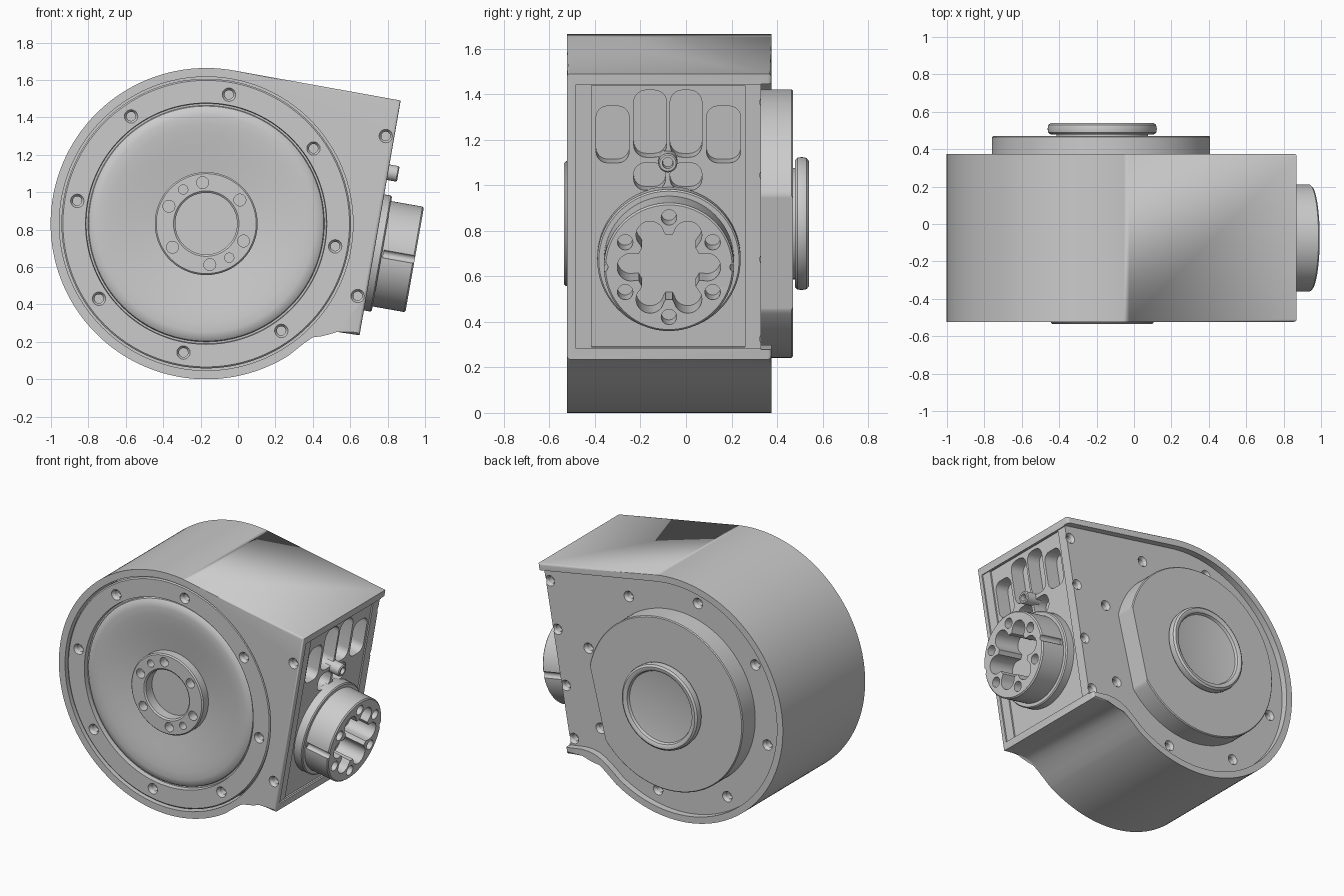
import bpy, bmesh
from math import sin, cos, pi, radians, sqrt
from mathutils import Matrix, Vector

if "Cube" in bpy.data.objects:
    bpy.data.objects.remove(bpy.data.objects["Cube"])

CX, CZ, R = -0.17, 0.832, 0.832
# Frames: FRONT has local z toward the viewer (-y); FACE lies on the tilted outlet side
FRONT = Matrix(((1, 0, 0, 0), (0, 0, -1, 0), (0, 1, 0, 0), (0, 0, 0, 1)))
HUB = FRONT @ Matrix.Translation((CX, CZ, 0))
t, n = (sin(radians(10)), cos(radians(10))), (cos(radians(10)), -sin(radians(10)))
FACE = Matrix(((0, t[0], n[0], 0.65), (1, 0, 0, 0), (0, t[1], n[1], 0.235), (0, 0, 0, 1)))


def finish(bm, name, m):
    bmesh.ops.recalc_face_normals(bm, faces=bm.faces)
    bm.transform(m)
    me = bpy.data.meshes.new(name)
    bm.to_mesh(me)
    bm.free()
    ob = bpy.data.objects.new(name, me)
    bpy.context.collection.objects.link(ob)
    return ob


def lathe(name, prof, m, at=(0, 0), seg=96):
    bm = bmesh.new()
    rings = []
    for r, h in prof:
        if r == 0:
            rings.append([bm.verts.new((at[0], at[1], h))] * seg)
        else:
            rings.append([bm.verts.new((at[0] + r * cos(2 * pi * i / seg),
                                        at[1] + r * sin(2 * pi * i / seg), h)) for i in range(seg)])
    for a, b in zip(rings, rings[1:]):
        for i in range(seg):
            j = (i + 1) % seg
            vs = list(dict.fromkeys((a[i], a[j], b[j], b[i])))
            if len(vs) > 2:
                bm.faces.new(vs)
    return finish(bm, name, m)


def prism(name, pts, h0, h1, m, bevel=0):
    bm = bmesh.new()
    lo = [bm.verts.new((x, y, h0)) for x, y in pts]
    hi = [bm.verts.new((x, y, h1)) for x, y in pts]
    bm.faces.new(lo[::-1])
    bm.faces.new(hi)
    for i in range(len(pts)):
        j = (i + 1) % len(pts)
        bm.faces.new((lo[i], lo[j], hi[j], hi[i]))
    if bevel:
        caps = [e for e in bm.edges if abs(e.verts[0].co.z - e.verts[1].co.z) < 1e-6]
        bmesh.ops.bevel(bm, geom=caps, offset=bevel, segments=3, profile=0.5, affect='EDGES')
    return finish(bm, name, m)


def rod(r, h0, h1, m, at=(0, 0), seg=32):
    return lathe("cutter", [(0, h0), (r, h0), (r, h1), (0, h1)], m, at, seg)


def dimple(m, at, h, d=1, r=0.024):
    # countersunk screw hole; d is the outward direction
    prof = [(0, -.06), (r, -.06), (r, -.018), (r * 1.5, 0), (r * 1.5, .03), (0, .03)]
    return lathe("cutter", [(a, h + d * b) for a, b in prof], m, at, 20)


def rrect(x0, x1, y0, y1, r):
    pts = []
    for cx, cy, a in ((x1 - r, y1 - r, 0), (x0 + r, y1 - r, 90), (x0 + r, y0 + r, 180), (x1 - r, y0 + r, 270)):
        pts += [(cx + r * cos(radians(a + k * 15)), cy + r * sin(radians(a + k * 15))) for k in range(7)]
    return pts


def polar(r, deg):
    return r * cos(radians(deg)), r * sin(radians(deg))


def flower(r, d, lobe):
    # round bore merged with six lobes, as one outline
    pts = []
    for a in range(0, 360, 2):
        b = radians((a + 30) % 60 - 30)
        q = lobe ** 2 - (d * sin(b)) ** 2
        pts.append(polar(max(r, d * cos(b) + sqrt(q) if q > 0 else 0), a))
    return pts


def cut(ob, cutters):
    for c in cutters:
        md = ob.modifiers.new("cut", 'BOOLEAN')
        md.operation, md.solver, md.object = 'DIFFERENCE', 'EXACT', c
    bpy.context.view_layer.update()
    dg = bpy.context.evaluated_depsgraph_get()
    me = bpy.data.meshes.new_from_object(ob.evaluated_get(dg))
    ob.modifiers.clear()
    ob.data = me
    for c in cutters:
        bpy.data.objects.remove(c)


# Snail-shaped outline, open on the outlet side
def outline(off=0, extend=0):
    p = [(0.87, 1.49)]
    p += [(CX + R * cos(radians(a)), CZ + R * sin(radians(a))) for a in range(80, 304, 2)]
    p += [(0.32, .166), (0.36, .197), (0.4, .224), (0.44, .243), (0.48, .252), (0.53, .253), (0.65, .235)]
    p = [Vector(v) for v in p]
    res = []
    for i, v in enumerate(p):
        d = (p[min(i + 1, len(p) - 1)] - p[max(i - 1, 0)]).normalized()
        q = v + Vector((-d.y, d.x)) * off
        if i in (0, len(p) - 1):
            q += Vector(n) * extend
        res.append((q.x, q.y))
    return res


# Housing
body = prism("housing", outline(), -0.375, 0.523, FRONT, 0.014)
cuts = [prism("cutter", outline(0.045, 0.1), -0.6, -0.33, FRONT),
        rod(0.785, 0.30, 0.7, HUB, seg=128),
        prism("cutter", [(-.485, .05), (.40, .05), (.40, 1.224), (-.485, 1.224)], -.01, .2, FACE),
        prism("cutter", [(-.415, .053), (.26, .053), (.26, 1.221), (-.415, 1.221)], -.02, .2, FACE)]
# Outlet windows
for x0, x1, z0, z1, r in ((-.395, -.25, 1.095, 1.345, .05), (-.23, -.085, 1.12, 1.415, .055),
                          (-.07, .07, 1.12, 1.415, .055), (.09, .24, 1.095, 1.345, .05),
                          (-.23, -.09, .975, 1.095, .05), (-.07, .07, .975, 1.095, .05)):
    cuts.append(prism("cutter", rrect(x0, x1, (z0 - .235) / .985, (z1 - .235) / .985, r), -.12, .1, FACE))
# Screw holes on the front corners and the back plate
cuts += [dimple(FRONT, p, .523) for p in ((.79, 1.3), (.64, .445))]
cuts += [dimple(HUB, polar(.70, 12.5 + 45 * k), -.33, -1) for k in range(8)]
cuts += [dimple(FRONT, (.65 + .176 * (z - .235) - .042, z), -.33, -1) for z in (1.37, 1.05, .68, .33)]
cut(body, cuts)

# Front cover: ring, shallow dish and hub
front = lathe("front_cover", [
    (0, .29), (.774, .29), (.774, .505), (.766, .512), (.645, .512), (.642, .48), (.632, .48),
    (.628, .492), (.61, .505), (.58, .51), (.53, .508), (.47, .501), (.41, .492), (.35, .483), (.275, .472),
    (.275, .527), (.267, .535), (.175, .535), (.165, .527), (.165, .46), (0, .46)], HUB, seg=128)
cuts = [dimple(HUB, polar(.70, -10 + 45 * k), .512) for k in range(8)]
cuts += [rod(.032, .47, .6, HUB, polar(.22, 35 + 60 * k), 20) for k in range(6)]
cuts += [rod(.025, .47, .6, HUB, polar(.22, a), 20) for a in (124, 304)]
cut(front, cuts)

# Back cover: disc with one flat side, and a round cap
back = lathe("back_cover", [(0, -.31), (.59, -.31), (.59, -.464), (.584, -.47), (0, -.47)], HUB, seg=128)
cut(back, [prism("cutter", [(.53, -.5), (.9, -.5), (.9, .5), (.53, .5)], -.7, -.2,
                 HUB @ Matrix.Rotation(radians(-14), 4, 'Z'))])
cap = lathe("back_cap", [
    (0, -.46), (.245, -.46), (.245, -.478), (.28, -.48), (.29, -.49), (.292, -.51), (.288, -.53),
    (.275, -.54), (.26, -.54), (.247, -.532), (.24, -.515), (.22, -.512), (0, -.495)], HUB)

# Outlet port: flange and barrel with lobed bore and bolt holes
PORT = FACE @ Matrix.Translation((-.075, .45, 0))
port = lathe("outlet_port", [(0, -.04), (.315, -.04), (.315, .035), (.308, .042), (.286, .042),
                             (.286, .212), (.278, .22), (0, .22)], PORT)
cuts = [prism("cutter", flower(.145, .165, .062), .03, .4, PORT)]
cuts += [rod(.034, .1, .4, PORT, polar(.222, 30 + 60 * k), 20) for k in range(6)]
cuts += [rod(.022, .05, .4, PORT, polar(.29, 180 * k), 20) for k in range(2)]
cut(port, cuts)

# Small pin above the port
pin = lathe("pin", [(0, -.06), (.042, -.06), (.042, .048), (.036, .054), (.024, .054), (.022, .02), (0, .02)],
            FACE, (-.08, .885), 32)

for ob in (body, front, back, cap, port, pin):
    bpy.ops.object.select_all(action='DESELECT')
    ob.select_set(True)
    bpy.context.view_layer.objects.active = ob
    bpy.ops.object.shade_smooth_by_angle(angle=radians(32))
